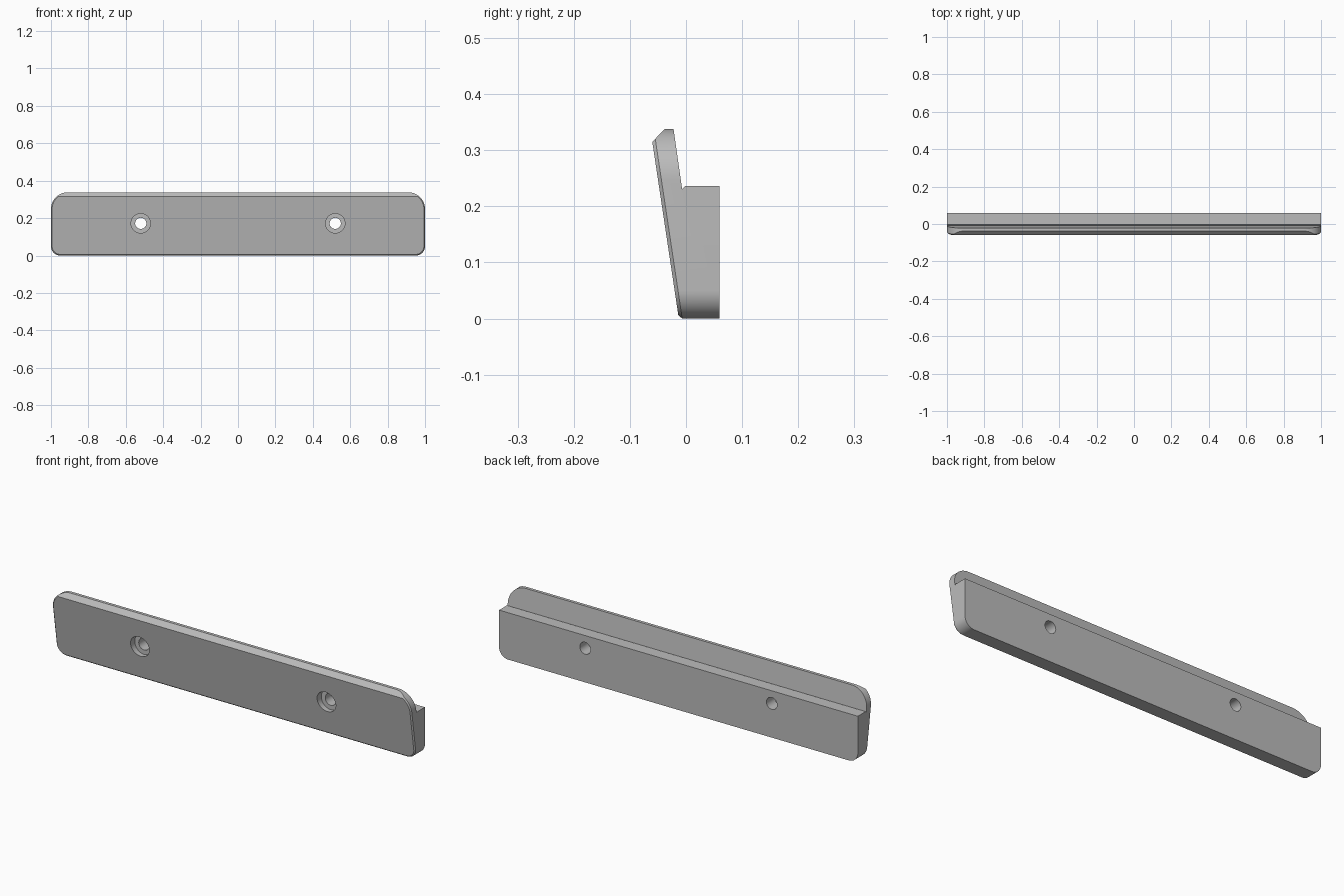
import bpy, bmesh
from math import sin, cos, pi
from mathutils import Vector

if "Cube" in bpy.data.objects:
    bpy.data.objects.remove(bpy.data.objects["Cube"])

grey = bpy.data.materials.new("light grey")
grey.use_nodes = True
colour = (0.5, 0.5, 0.5, 1)
grey.diffuse_color = colour
grey.node_tree.nodes["Principled BSDF"].inputs["Base Color"].default_value = colour


def add_object(name, bm):
    bmesh.ops.recalc_face_normals(bm, faces=bm.faces)
    mesh = bpy.data.meshes.new(name)
    bm.to_mesh(mesh)
    bm.free()
    mesh.materials.append(grey)
    obj = bpy.data.objects.new(name, mesh)
    bpy.context.collection.objects.link(obj)
    return obj


def prism(points, offset):
    bm = bmesh.new()
    face = bm.faces.new([bm.verts.new(p) for p in points])
    result = bmesh.ops.extrude_face_region(bm, geom=[face])
    verts = [v for v in result["geom"] if isinstance(v, bmesh.types.BMVert)]
    bmesh.ops.translate(bm, verts=verts, vec=offset)
    bmesh.ops.recalc_face_normals(bm, faces=bm.faces)
    return bm


def arc(cx, cz, radius, start, steps=14):
    angles = [start + pi / 2 * i / steps for i in range(steps + 1)]
    return [(cx + radius * cos(a), -0.2, cz + radius * sin(a)) for a in angles]


def cut_plane(bm, point, normal):
    # Removes everything in front of the plane and caps the opening
    cut = bmesh.ops.bisect_plane(bm, geom=bm.verts[:] + bm.edges[:] + bm.faces[:],
                                 plane_co=point, plane_no=normal, clear_outer=True)
    edges = [e for e in cut["geom_cut"] if isinstance(e, bmesh.types.BMEdge)]
    bmesh.ops.contextual_create(bm, geom=edges)
    bmesh.ops.recalc_face_normals(bm, faces=bm.faces)


# Rounded outline of the bar, extruded to the flat back
height, top_r, low_r = 0.338, 0.09, 0.05
outline = (arc(1 - top_r, height - top_r, top_r, 0)
           + arc(top_r - 1, height - top_r, top_r, pi / 2)
           + arc(low_r - 1, low_r, low_r, pi)
           + arc(1 - low_r, low_r, low_r, 1.5 * pi))
bm = prism(outline, (0, 0.26, 0))

# Leaning front face, its thin edge chamfer, and the sloped top edge
front_normal = Vector((0, -1, -0.15)).normalized()
cut_plane(bm, (0, -0.0128, 0), front_normal)
front = max(bm.faces, key=lambda f: f.normal.dot(front_normal) * f.calc_area())
bmesh.ops.bevel(bm, geom=list(front.edges), offset=0.006, segments=1,
                affect='EDGES', clamp_overlap=True)
cut_plane(bm, (0, -0.038, height), (0, -1, 0.95))
bar = add_object("mounting_bar", bm)

# Step behind the raised lip
step = [(-0.007, 0.231), (-0.002, 0.236), (0.1, 0.236), (0.1, 0.4), (-0.031, 0.4)]
cutters = [add_object("lip_step_cutter",
                      prism([(-1.2, y, z) for y, z in step], (2.4, 0, 0)))]


def hole(name, x, radius, y_start, y_end):
    ring = [(x + radius * cos(2 * pi * i / 40), y_start,
             0.172 + radius * sin(2 * pi * i / 40)) for i in range(40)]
    cutters.append(add_object(name, prism(ring, (0, y_end - y_start, 0))))


# Counterbored screw holes
for x in (-0.52, 0.52):
    hole("screw_hole_cutter", x, 0.03, -0.2, 0.2)
    hole("counterbore_cutter", x, 0.052, -0.2, -0.005)

for cutter in cutters:
    cutter.hide_render = True
    mod = bar.modifiers.new(cutter.name, 'BOOLEAN')
    mod.operation = 'DIFFERENCE'
    mod.solver = 'EXACT'
    mod.object = cutter

# Bake the cuts and discard the cutters
bpy.context.view_layer.update()
graph = bpy.context.evaluated_depsgraph_get()
bar_mesh = bpy.data.meshes.new_from_object(bar.evaluated_get(graph))
bar.modifiers.clear()
bar.data = bar_mesh
for cutter in cutters:
    bpy.data.objects.remove(cutter)

bpy.ops.object.select_all(action='DESELECT')
bar.select_set(True)
bpy.context.view_layer.objects.active = bar
bpy.ops.object.shade_smooth_by_angle(angle=0.4)
